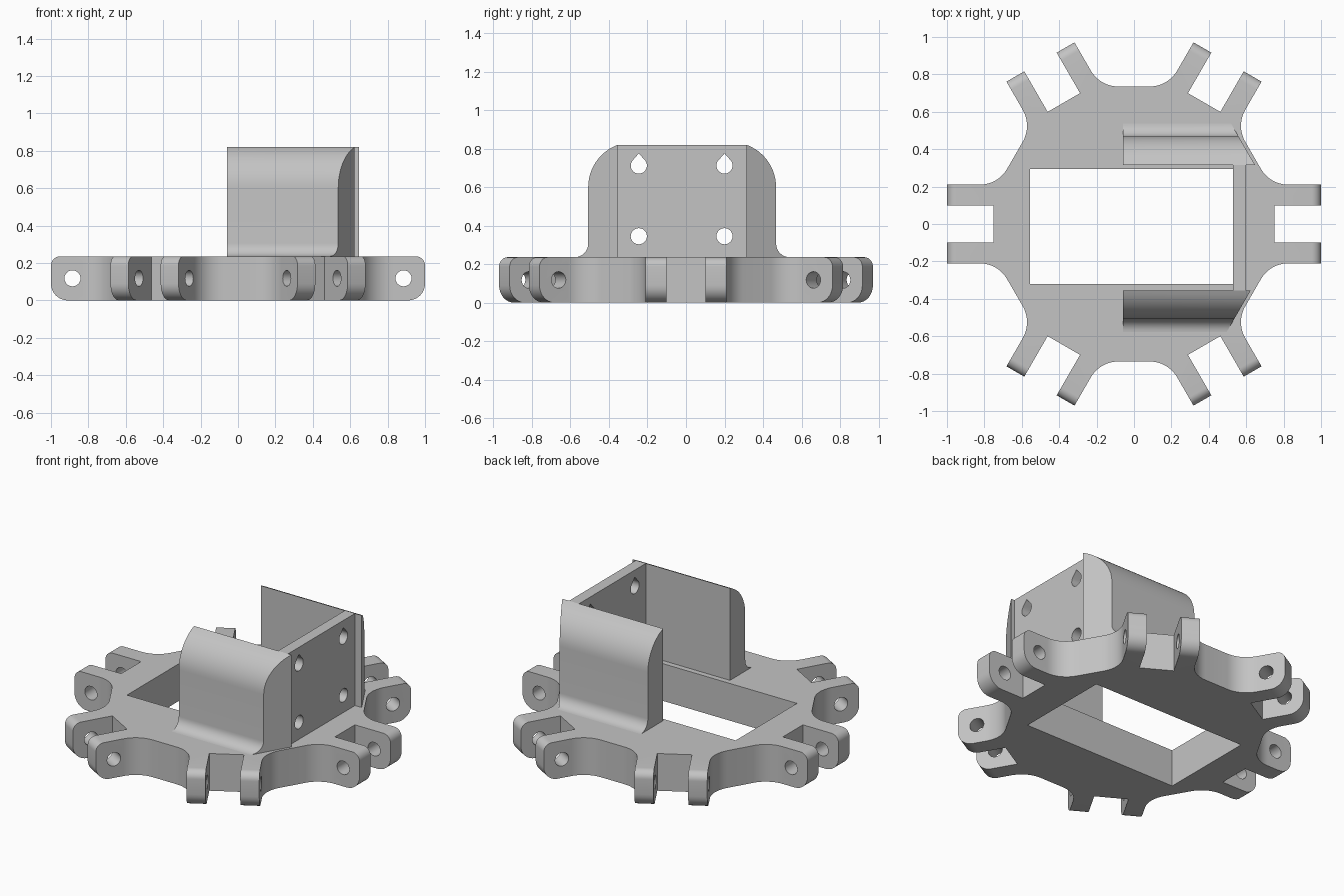
import bpy, bmesh, math
from mathutils import Matrix
from math import sin, cos, radians, tan, hypot

if "Cube" in bpy.data.objects:
    bpy.data.objects.remove(bpy.data.objects["Cube"])

H = 0.236      # plate thickness
TOP = 0.82     # top of the upright parts

grey = bpy.data.materials.new("grey plastic")
grey.diffuse_color = (0.55, 0.55, 0.55, 1)
grey.use_nodes = True
grey.node_tree.nodes["Principled BSDF"].inputs["Base Color"].default_value = grey.diffuse_color


def prism(name, pts, place, lo, hi):
    """Extrude a 2D outline; place(u, v, w) maps it into space, lo/hi may depend on u."""
    bm = bmesh.new()
    a = [bm.verts.new(place(u, v, lo(u) if callable(lo) else lo)) for u, v in pts]
    b = [bm.verts.new(place(u, v, hi(u) if callable(hi) else hi)) for u, v in pts]
    bm.faces.new(a)
    bm.faces.new(b)
    n = len(pts)
    for i in range(n):
        j = (i + 1) % n
        bm.faces.new((a[i], a[j], b[j], b[i]))
    bmesh.ops.recalc_face_normals(bm, faces=bm.faces[:])
    me = bpy.data.meshes.new(name)
    bm.to_mesh(me)
    bm.free()
    ob = bpy.data.objects.new(name, me)
    bpy.context.collection.objects.link(ob)
    me.materials.append(grey)
    return ob


def activate(ob):
    bpy.ops.object.select_all(action='DESELECT')
    ob.select_set(True)
    bpy.context.view_layer.objects.active = ob


def cut(ob, cutters):
    for c in cutters:
        c.hide_render = True
        activate(ob)
        m = ob.modifiers.new("cut", 'BOOLEAN')
        m.operation, m.solver, m.object = 'DIFFERENCE', 'EXACT', c
        bpy.ops.object.modifier_apply(modifier=m.name)
        bpy.data.objects.remove(c)


def smooth(ob):
    activate(ob)
    bpy.ops.object.shade_smooth_by_angle(angle=radians(30))


def arc(cx, cy, r, a0, a1, n):
    return [(cx + r * cos(radians(a0 + (a1 - a0) * i / n)),
             cy + r * sin(radians(a0 + (a1 - a0) * i / n))) for i in range(n + 1)]


def along_x(u, v, w): return (w, u, v)
def along_z(u, v, w): return (u, v, w)


# Plate outline: six forked lugs joined by filleted flats
R = 0.17
half = [(0.75, 0.10), (1.0, 0.10), (1.0, 0.21)] + \
    arc(0.7275 + R * tan(radians(30)), 0.21 + R, R, -90, -150, 10)
sector = [(r, -t) for r, t in reversed(half)] + half
outline = []
for k in range(6):
    c, s = cos(radians(60 * k)), sin(radians(60 * k))
    outline += [(r * c - t * s, r * s + t * c) for r, t in sector]
plate = prism("base_plate", outline, along_z, 0, H)

# Round the lug tips, tighter on top than below
bm = bmesh.new()
bm.from_mesh(plate.data)
for z, rad in ((H, 0.05), (0, 0.09)):
    tips = [e for e in bm.edges if all(abs(v.co.z - z) < 1e-4 and
            hypot(v.co.x, v.co.y) > 1.0 for v in e.verts)]
    bmesh.ops.bevel(bm, geom=tips, offset=rad, offset_type='OFFSET',
                    segments=8, profile=0.5, affect='EDGES')
bm.to_mesh(plate.data)
bm.free()

# Central opening and pin holes through the lugs
cutters = [prism("opening_cutter", [(-0.555, -0.32), (0.53, -0.32), (0.53, 0.295), (-0.555, 0.295)],
                 along_z, -0.1, 0.5)]
for k in range(6):
    pin = prism("pin_cutter", arc(0.885, 0.118, 0.043, 0, 345, 23),
                lambda u, v, w: (u, w, v), -0.24, 0.24)
    pin.data.transform(Matrix.Rotation(radians(60 * k), 4, 'Z'))
    cutters.append(pin)
cut(plate, cutters)
smooth(plate)

# End wall with round lower holes and teardrop upper holes
wall = prism("end_wall", [(-0.355, H), (0.315, H), (0.315, TOP), (-0.355, TOP)], along_x, 0.53, 0.6)
cutters = []
for y in (-0.245, 0.2):
    cutters.append(prism("hole_cutter", arc(y, 0.345, 0.042, 0, 345, 23), along_x, 0.4, 0.7))
    drop = arc(y, 0.712, 0.042, 145, 395, 18) + [(y, 0.775)]
    cutters.append(prism("drop_cutter", drop, along_x, 0.4, 0.7))
cut(wall, cutters)
smooth(wall)

# Side cheeks: rounded shoulder, flared foot, mitred end
D, SR, FR = 0.153, 0.234, 0.07
shoulder = arc(D - SR, 0.6, SR, 0, 70, 12)
foot = arc(D + FR, H + FR, FR, 270, 180, 8)
profile = [(0, H)] + foot + shoulder[:-1] + [(0, TOP)]
for name, side, y0 in (("front_cheek", -1, -0.355), ("back_cheek", 1, 0.315)):
    pts = [(y0 + side * d, z) for d, z in profile]
    cheek = prism(name, pts, along_x, -0.06, lambda y: (0.718 - 0.5 * abs(y)) / cos(radians(30)))
    smooth(cheek)
